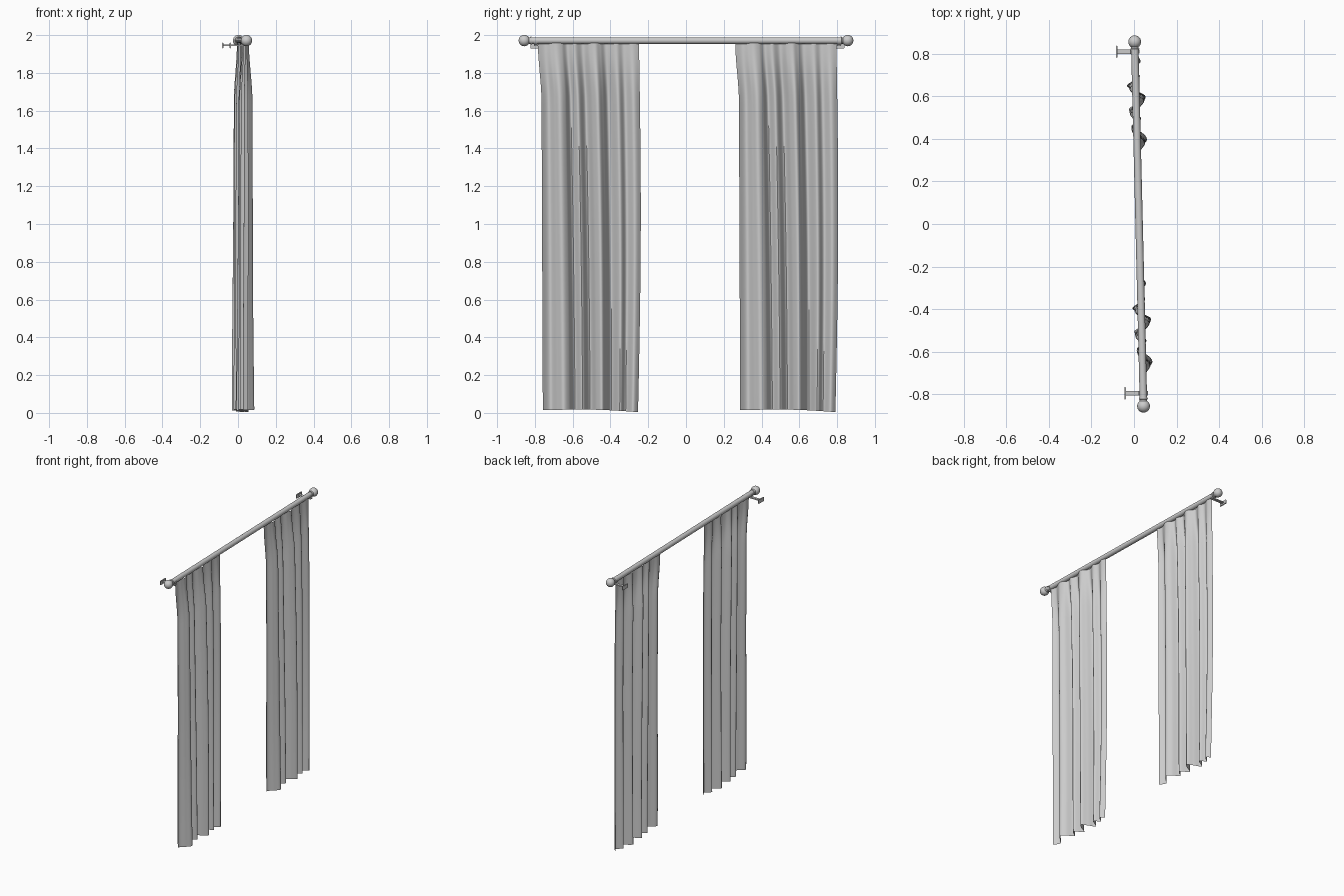
import bpy, bmesh, math
from mathutils import Vector

if "Cube" in bpy.data.objects:
    bpy.data.objects.remove(bpy.data.objects["Cube"])

ROD_Z = 1.971


def rod_x(y):
    # the rod runs slightly askew in plan
    return 0.024 - 0.0244 * y


def smooth(t):
    t = max(0.0, min(1.0, t))
    return t * t * (3 - 2 * t)


def make_object(name, bm, loc=(0, 0, 0)):
    bmesh.ops.recalc_face_normals(bm, faces=bm.faces)
    mesh = bpy.data.meshes.new(name)
    bm.to_mesh(mesh)
    bm.free()
    ob = bpy.data.objects.new(name, mesh)
    ob.location = loc
    bpy.context.collection.objects.link(ob)
    bpy.ops.object.select_all(action='DESELECT')
    ob.select_set(True)
    bpy.context.view_layer.objects.active = ob
    bpy.ops.object.shade_smooth_by_angle(angle=math.radians(40))
    return ob


def lathe(name, profile, loc, axis):
    # revolve (distance, radius) pairs about an axis
    bm = bmesh.new()
    verts = [bm.verts.new((r, 0, d)) for d, r in profile]
    edges = [bm.edges.new(p) for p in zip(verts, verts[1:])]
    bmesh.ops.spin(bm, geom=verts + edges, axis=(0, 0, 1), cent=(0, 0, 0),
                   angle=2 * math.pi, steps=32)
    bmesh.ops.remove_doubles(bm, verts=bm.verts, dist=1e-5)
    ob = make_object(name, bm, loc)
    ob.rotation_euler = Vector(axis).to_track_quat('Z', 'Y').to_euler()
    return ob


def box(name, size, loc, bevel=0.002):
    bm = bmesh.new()
    bmesh.ops.create_cube(bm, size=1)
    bmesh.ops.scale(bm, vec=size, verts=bm.verts)
    bmesh.ops.bevel(bm, geom=bm.edges[:], offset=bevel, segments=2, affect='EDGES')
    return make_object(name, bm, loc)


def cradle(name, loc, r0=0.018, r1=0.022, w=0.02, steps=16):
    # half ring that holds the rod from below
    bm = bmesh.new()
    prof = [(r0, -w / 2), (r1, -w / 2), (r1, w / 2), (r0, w / 2)]
    rings = []
    for i in range(steps + 1):
        a = math.pi + math.pi * i / steps
        rings.append([bm.verts.new((r * math.cos(a), y, r * math.sin(a))) for r, y in prof])
    for a, b in zip(rings, rings[1:]):
        for j in range(4):
            k = (j + 1) % 4
            bm.faces.new((a[j], a[k], b[k], b[j]))
    bm.faces.new(rings[0])
    bm.faces.new(rings[-1])
    return make_object(name, bm, loc)


# rod
direction = Vector((rod_x(0.835) - rod_x(-0.835), 1.67, 0)).normalized()
lathe("rod", [(-0.835, 0), (-0.835, 0.0175), (0.835, 0.0175), (0.835, 0)],
      (rod_x(0), 0, ROD_Z), direction)

# finials and brackets at each end
ball = [(0.029 - 0.03 * math.cos(math.pi * i / 20), 0.03 * math.sin(math.pi * i / 20))
        for i in range(3, 21)]
finial = [(-0.012, 0), (-0.012, 0.02), (-0.004, 0.021), (-0.002, 0.017)] + ball
for side, s, by in (("left", -1, -0.795), ("right", 1, 0.81)):
    fy = s * 0.827
    lathe("finial_" + side, finial, (rod_x(fy), fy, ROD_Z), direction * s)
    x = rod_x(by)
    box("bracket_plate_" + side, (0.008, 0.058, 0.03), (x - 0.085, by, 1.945))
    box("bracket_arm_" + side, (0.1, 0.022, 0.009), (x - 0.034, by, 1.946))
    cradle("bracket_cradle_" + side, (x, by, ROD_Z))


# curtain plan: (y across panel, x depth of fold)
FOLDS = [(-0.255, 0.012), (-0.215, -0.012), (-0.18, 0.02), (-0.15, 0.042), (-0.12, 0.022),
         (-0.09, -0.026), (-0.05, 0.018), (-0.01, -0.034), (0.025, 0.018), (0.055, 0.044),
         (0.08, 0.008), (0.108, -0.036), (0.155, 0.02), (0.19, -0.016),
         (0.23, 0.022), (0.262, 0.0)]


def fold_point(u):
    # Catmull-Rom through the fold points
    n = len(FOLDS) - 1
    i = min(int(u * n), n - 1)
    t = u * n - i
    p0, p1, p2, p3 = (FOLDS[max(0, min(n, i + k))] for k in (-1, 0, 1, 2))
    return [0.5 * (2 * b + (c - a) * t + (2 * a - 5 * b + 4 * c - d) * t * t
                   + (3 * b - a - 3 * c + d) * t ** 3)
            for a, b, c, d in zip(p0, p1, p2, p3)]


def curtain(name, centre_y, cols=120, rows=36):
    bm = bmesh.new()
    grid = []
    for j in range(rows + 1):
        v = (j / rows) ** 1.4              # 0 at the heading, 1 at the hem
        amp = 0.4 + 0.42 * smooth(v / 0.16) + 0.25 * v
        left = -0.265 + 0.018 * smooth(v / 0.16) + 0.008 * v
        right = 0.27 + 0.012 * math.sin(math.pi * v) - 0.005 * v
        row = []
        for i in range(cols + 1):
            u = i / cols
            y, x = fold_point(u)
            f = (y + 0.255) / 0.517
            yy = centre_y + left + (right - left) * f
            yy += 0.03 * (v - 0.6) * math.sin(math.pi * f)
            hem = 0.014 + 0.008 * math.sin(math.pi * f) - 0.01 * f
            z = 1.957 + (hem - 1.957) * v
            xx = rod_x(yy) + x * amp + 0.003 * v * math.sin(9 * u + 5 * v)
            row.append(bm.verts.new((xx, yy, z)))
        grid.append(row)
    for a, b in zip(grid, grid[1:]):
        for i in range(cols):
            bm.faces.new((a[i], a[i + 1], b[i + 1], b[i]))
    return make_object(name, bm)


# two matching hanging panels
curtain("curtain_left", -0.519)
curtain("curtain_right", 0.526)
